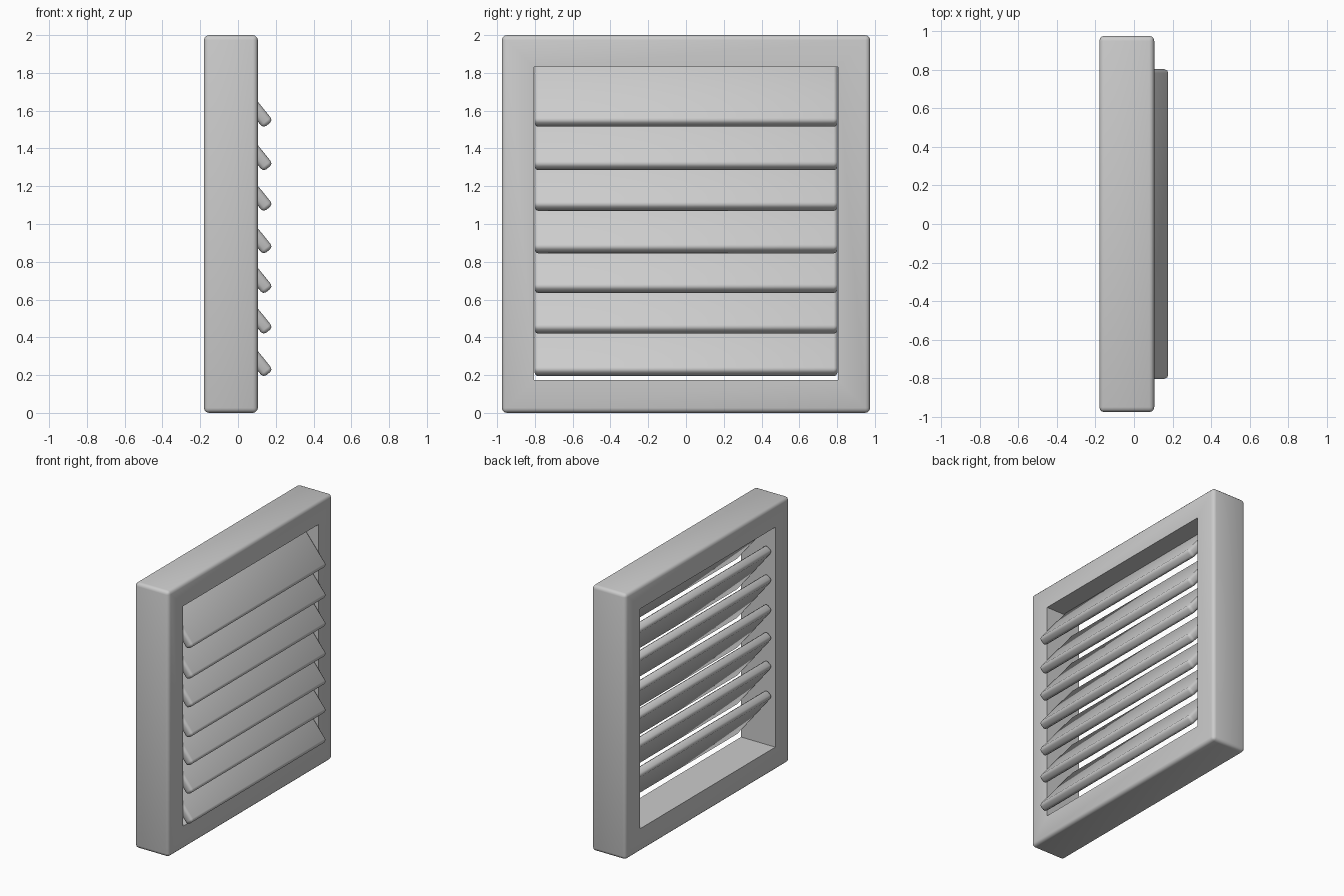
import bpy, bmesh, math
from mathutils import Matrix

if "Cube" in bpy.data.objects:
    bpy.data.objects.remove(bpy.data.objects["Cube"])


def finish(bm, name):
    bmesh.ops.recalc_face_normals(bm, faces=bm.faces)
    me = bpy.data.meshes.new(name)
    bm.to_mesh(me)
    bm.free()
    ob = bpy.data.objects.new(name, me)
    bpy.context.collection.objects.link(ob)
    bpy.ops.object.select_all(action='DESELECT')
    ob.select_set(True)
    bpy.context.view_layer.objects.active = ob
    bpy.ops.object.shade_smooth_by_angle(angle=math.radians(50))
    return ob


# Frame: rectangular ring with rounded outer edges and a crisp opening
X0, X1 = -0.18, 0.105
OUTER = (0.975, 0.0, 2.0)
INNER = (0.805, 0.175, 1.83)
bm = bmesh.new()


def loop(x, rect):
    h, lo, hi = rect
    return [bm.verts.new((x, y, z)) for y, z in ((-h, lo), (h, lo), (h, hi), (-h, hi))]


rings = [loop(X0, OUTER), loop(X1, OUTER), loop(X1, INNER), loop(X0, INNER)]
for i in range(4):
    a, b = rings[i], rings[(i + 1) % 4]
    for j in range(4):
        k = (j + 1) % 4
        bm.faces.new((a[j], a[k], b[k], b[j]))
outer = set(rings[0] + rings[1])
edges = [e for e in bm.edges if e.verts[0] in outer and e.verts[1] in outer]
bmesh.ops.bevel(bm, geom=edges, offset=0.026, segments=3, profile=0.5, affect='EDGES')
finish(bm, "frame")

# Slats: tilted bevelled boards, low edge pointing out of the +x side
LENGTH, THICK, TILT = 0.475, 0.066, math.radians(51)
FRONT_X = 0.177
for n, bottom in enumerate((0.195, 0.42, 0.635, 0.845, 1.07, 1.285, 1.515)):
    bm = bmesh.new()
    bmesh.ops.create_cube(bm, size=1, matrix=Matrix.Diagonal((LENGTH, 1.605, THICK, 1)))
    bmesh.ops.bevel(bm, geom=bm.edges[:], offset=0.02, segments=2, profile=0.5, affect='EDGES')
    bmesh.ops.rotate(bm, verts=bm.verts, cent=(0, 0, 0), matrix=Matrix.Rotation(TILT, 3, 'Y'))
    dx = FRONT_X - max(v.co.x for v in bm.verts)
    dz = bottom - min(v.co.z for v in bm.verts)
    bmesh.ops.translate(bm, verts=bm.verts, vec=(dx, 0, dz))
    finish(bm, f"slat_{n + 1}")
